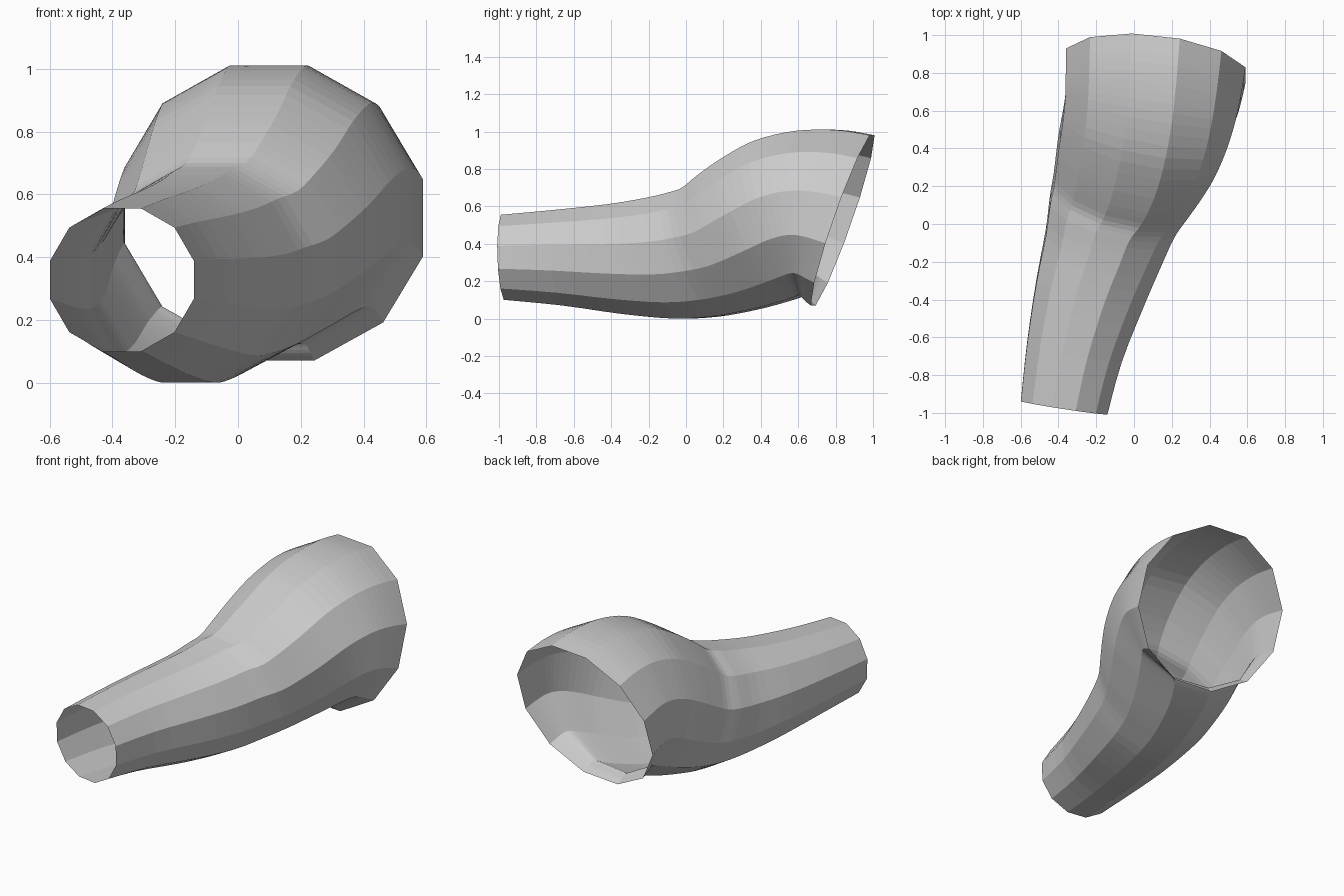
import bpy, bmesh, math
from mathutils import Vector

if "Cube" in bpy.data.objects:
    bpy.data.objects.remove(bpy.data.objects["Cube"])

SIDES = 12
STEPS = 3            # rings inserted per station
FLAT = math.cos(math.radians(15))

# Stations: top y, top z, bottom y, bottom z, centre x, half width, sideways skew in y
stations = [
    (-.98, .555, -.965, .10, -.37, .229, -.035),
    (-.70, .580, -.65, .07, -.315, .25, -.05),
    (-.40, .612, -.33, .025, -.232, .285, -.06),
    (-.20, .645, -.05, .00, -.16, .308, -.07),
    (-.07, .675, .15, .01, -.115, .33, -.08),
    (.00, .700, .30, .035, -.07, .355, -.08),
    (.08, .765, .42, .062, -.03, .382, -.08),
    (.20, .850, .52, .09, .012, .41, -.08),
    (.37, .945, .59, .112, .052, .43, -.08),
    (.55, .995, .62, .125, .08, .445, -.075),
    (.70, 1.01, .63, .12, .095, .457, -.065),
    (.85, 1.005, .65, .095, .106, .467, -.055),
    (.995, .98, .68, .07, .115, .475, -.05),
]


def spline(p0, p1, p2, p3, t):
    """Smooth blend between p1 and p2."""
    return [.5 * (2 * b + (c - a) * t + (2 * a - 5 * b + 4 * c - d) * t * t
                  + (3 * b - a - 3 * c + d) * t ** 3)
            for a, b, c, d in zip(p0, p1, p2, p3)]


# Refine the stations along the bent tube
last = len(stations) - 1
rows = []
for i in range(last):
    pts = [stations[min(max(i + k, 0), last)] for k in (-1, 0, 1, 2)]
    rows += [spline(*pts, s / STEPS) for s in range(STEPS)]
rows.append(stations[-1])

# Loft twelve-sided rings into an open sleeve
bm = bmesh.new()
rings = []
for ty, tz, by, bz, cx, rx, skew in rows:
    centre = Vector((cx, (ty + by) / 2, (tz + bz) / 2))
    right = Vector((rx, skew, 0)) / FLAT
    up = Vector((0, ty - by, tz - bz)) / (2 * FLAT)
    ring = []
    for k in range(SIDES):
        a = math.radians(15 + 360 / SIDES * k)
        ring.append(bm.verts.new(centre + right * math.cos(a) + up * math.sin(a)))
    rings.append(ring)
for r0, r1 in zip(rings, rings[1:]):
    for k in range(SIDES):
        n = (k + 1) % SIDES
        bm.faces.new((r0[k], r1[k], r1[n], r0[n]))

mesh = bpy.data.meshes.new("bent_sleeve")
bm.to_mesh(mesh)
bm.free()
sleeve = bpy.data.objects.new("bent_sleeve", mesh)
bpy.context.collection.objects.link(sleeve)

grey = bpy.data.materials.new("light_grey")
grey.diffuse_color = (.6, .6, .6, 1)
grey.use_nodes = True
grey.node_tree.nodes["Principled BSDF"].inputs["Base Color"].default_value = grey.diffuse_color
mesh.materials.append(grey)
